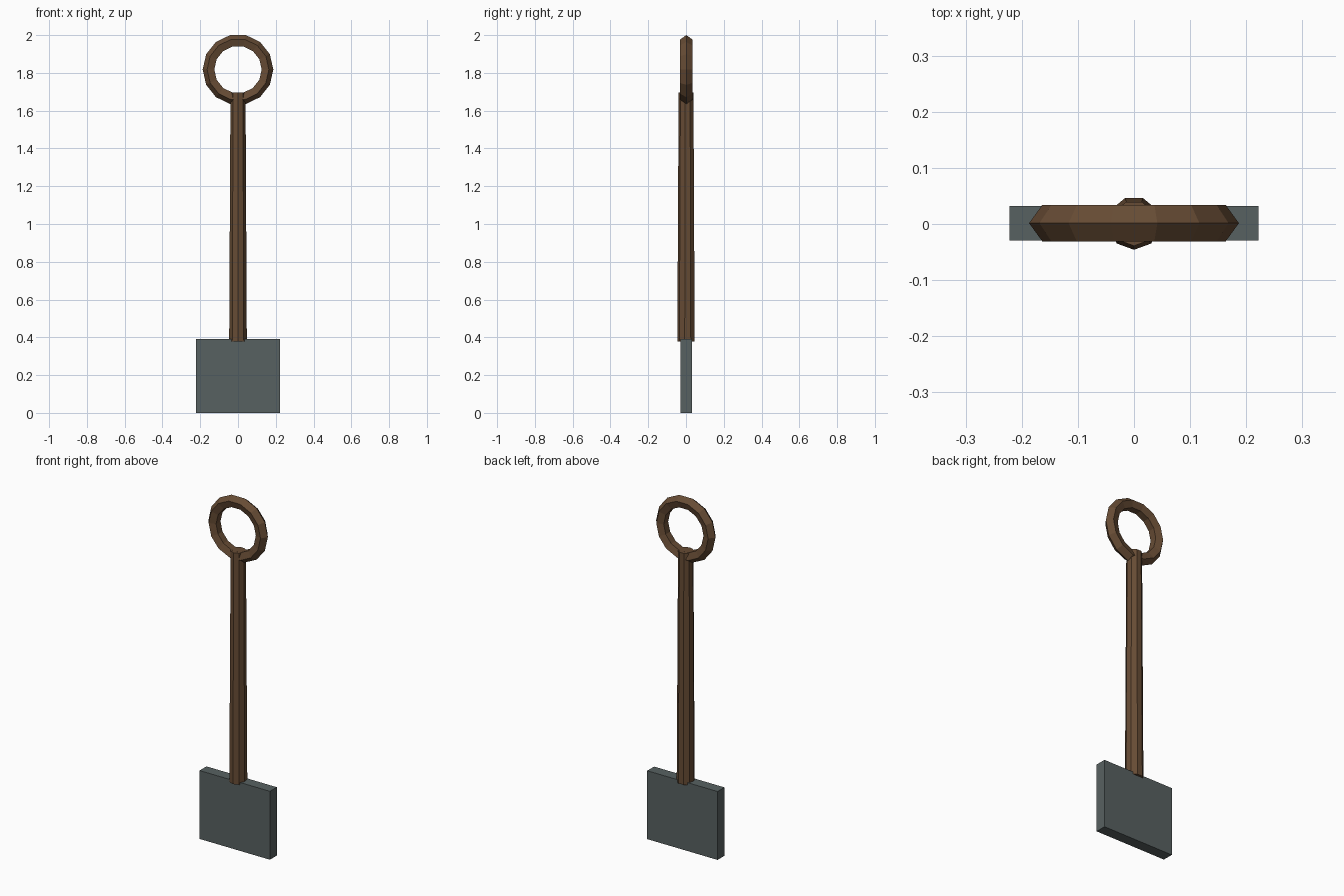
import bpy, bmesh
from math import sin, cos, pi

if "Cube" in bpy.data.objects:
    bpy.data.objects.remove(bpy.data.objects["Cube"])

AXIS_Y = 0.0015  # the odd-sided shaft sits slightly off the box centre


def material(name, colour):
    m = bpy.data.materials.new(name)
    m.diffuse_color = (*colour, 1.0)
    m.use_nodes = True
    m.node_tree.nodes["Principled BSDF"].inputs["Base Color"].default_value = m.diffuse_color
    return m


wood = material("brown wood", (0.135, 0.072, 0.035))
steel = material("dark grey steel", (0.097, 0.120, 0.120))


def make_object(name, bm, mat):
    bmesh.ops.recalc_face_normals(bm, faces=bm.faces)
    mesh = bpy.data.meshes.new(name)
    bm.to_mesh(mesh)
    bm.free()
    mesh.materials.append(mat)
    ob = bpy.data.objects.new(name, mesh)
    bpy.context.collection.objects.link(ob)
    return ob


def bridge(bm, a, b):
    n = len(a)
    for i in range(n):
        j = (i + 1) % n
        bm.faces.new((a[i], a[j], b[j], b[i]))


# Blade: flat rectangular plate
bm = bmesh.new()
bmesh.ops.create_cube(bm, size=1.0)
for v in bm.verts:
    v.co = (v.co.x * 0.444, v.co.y * 0.062 + AXIS_Y, (v.co.z + 0.5) * 0.39)
make_object("blade", bm, steel)

# Shaft: nine-sided, slightly tapered, one corner facing the front
bm = bmesh.new()
rings = []
for z, r in ((0.378, 0.0474), (1.695, 0.0405)):
    angles = [-pi / 2 + 2 * pi * i / 9 for i in range(9)]
    rings.append([bm.verts.new((r * cos(a), AXIS_Y + r * sin(a), z)) for a in angles])
bridge(bm, *rings)
for ring in rings:
    bm.faces.new(ring)
make_object("shaft", bm, wood)

# Ring grip: fourteen segments with a five-sided section, ridge outward
bm = bmesh.new()
R, r, cz = 0.153, 0.034, 1.8177
rings = []
for i in range(14):
    a = 2 * pi * i / 14
    ring = []
    for k in range(5):
        b = 2 * pi * k / 5
        d = R + r * cos(b)
        ring.append(bm.verts.new((d * cos(a), AXIS_Y + r * sin(b), cz + d * sin(a))))
    rings.append(ring)
for i in range(14):
    bridge(bm, rings[i], rings[(i + 1) % 14])
make_object("ring_grip", bm, wood)
